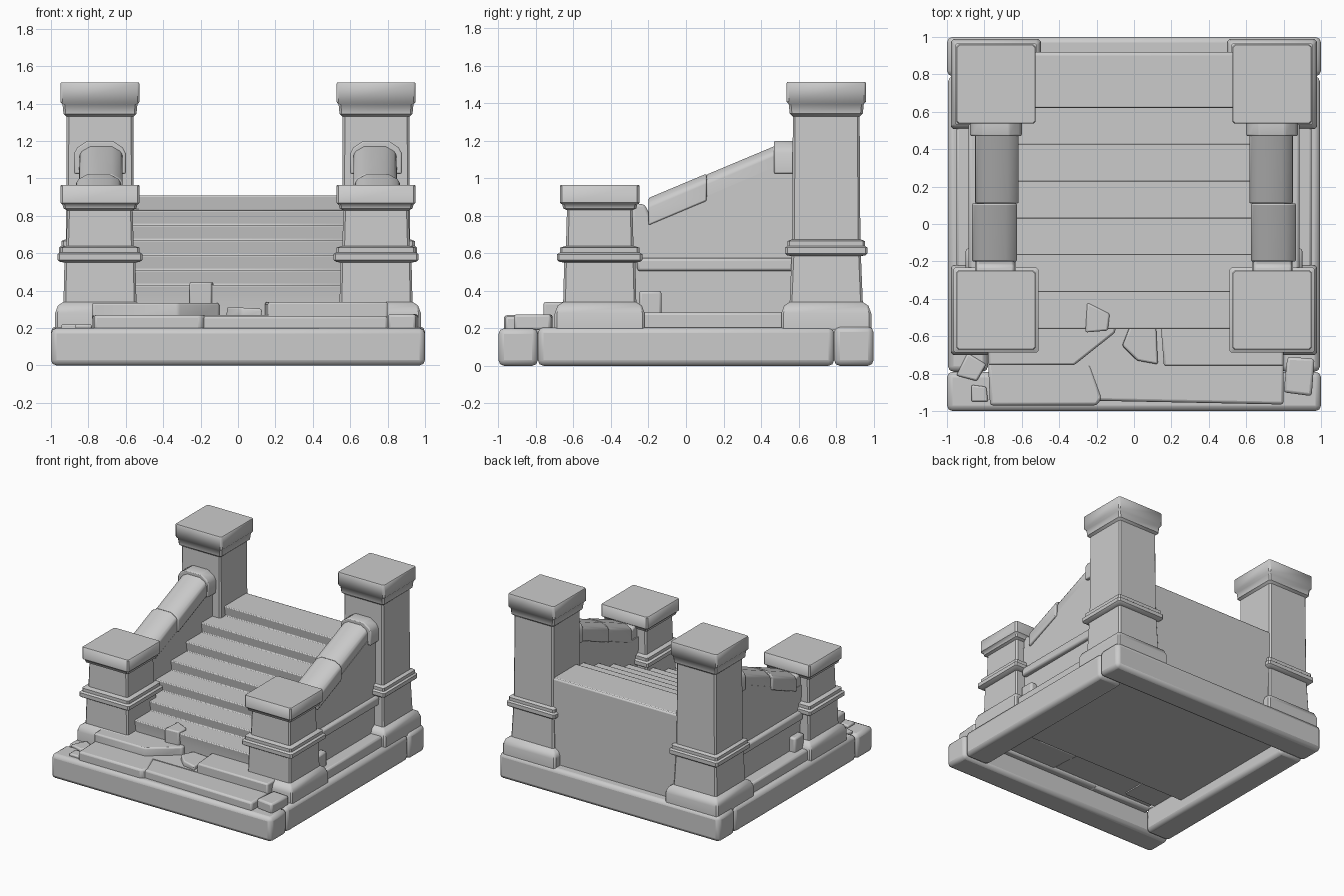
import bpy, bmesh
from math import radians
from mathutils import Vector

cube = bpy.data.objects.get("Cube")
if cube:
    bpy.data.objects.remove(cube, do_unlink=True)

stone = bpy.data.materials.new("grey stone")
stone.use_nodes = True
GREY = (0.6, 0.6, 0.6, 1)
stone.diffuse_color = GREY
stone.node_tree.nodes["Principled BSDF"].inputs["Base Color"].default_value = GREY


def finish(name, bm, bevel=0.0, segments=2):
    """Turn a bmesh into a smooth-shaded stone object."""
    bmesh.ops.recalc_face_normals(bm, faces=bm.faces)
    mesh = bpy.data.meshes.new(name)
    bm.to_mesh(mesh)
    bm.free()
    mesh.materials.append(stone)
    ob = bpy.data.objects.new(name, mesh)
    bpy.context.collection.objects.link(ob)
    if bevel:
        mod = ob.modifiers.new("worn edges", "BEVEL")
        mod.width, mod.segments = bevel, segments
        mod.limit_method = "ANGLE"
    bpy.ops.object.select_all(action="DESELECT")
    ob.select_set(True)
    bpy.context.view_layer.objects.active = ob
    bpy.ops.object.shade_smooth_by_angle(angle=radians(40))
    return ob


def loft(name, rings, bevel=0.0):
    """Closed solid through rings with equal point counts."""
    bm = bmesh.new()
    loops = [[bm.verts.new(p) for p in ring] for ring in rings]
    for a, b in zip(loops, loops[1:]):
        for i in range(len(a)):
            j = (i + 1) % len(a)
            bm.faces.new((a[i], a[j], b[j], b[i]))
    bm.faces.new(loops[0])
    bm.faces.new(loops[-1])
    return finish(name, bm, bevel)


def box(name, x, y, z, bevel=0.012):
    corners = [(x[0], y[0]), (x[1], y[0]), (x[1], y[1]), (x[0], y[1])]
    return loft(name, [[(px, py, h) for px, py in corners] for h in z], bevel)


def slab(name, outline, z0, z1, bevel=0.01):
    """Vertical prism from a plan outline."""
    return loft(name, [[(x, y, h) for x, y in outline] for h in (z0, z1)], bevel)


def side_profile(name, outline, x0, x1, bevel=0.01):
    """Prism across x from an outline in y and z."""
    return loft(name, [[(x, y, z) for y, z in outline] for x in (x0, x1)], bevel)


def pillar(name, cx, cy, profile):
    """Square column from (half width, height) pairs with chamfered corners."""
    rings = []
    for w, z in profile:
        c = w - 0.012
        plan = [(w, -c), (w, c), (c, w), (-c, w), (-w, c), (-w, -c), (-c, -w), (c, -w)]
        rings.append([(cx + x, cy + y, z) for x, y in plan])
    return loft(name, rings)


def rail(name, cx, start, end, width, low, high):
    """Coping stone with an arched section between two (y, z) points."""
    plan = [(-1, low), (-1, high * 0.35), (-0.88, high * 0.65), (-0.5, high),
            (0.5, high), (0.88, high * 0.65), (1, high * 0.35), (1, low)]
    return loft(name, [[(cx + x * width, y, z + h) for x, h in plan]
                       for y, z in (start, end)], 0.008)


# Foundation frame: full-width beams front and back, side beams between
box("front_beam", (-1, 1), (-1, -0.79), (0, 0.2), 0.03)
box("back_beam", (-1, 1), (0.79, 1), (0, 0.21), 0.03)

# Column silhouettes from foot to cap
FRONT = [(0.24, 0.19), (0.24, 0.28), (0.225, 0.32), (0.195, 0.34), (0.19, 0.55),
         (0.215, 0.555), (0.228, 0.565), (0.228, 0.595), (0.212, 0.605),
         (0.212, 0.63), (0.18, 0.64), (0.175, 0.83), (0.195, 0.84),
         (0.2, 0.86), (0.212, 0.87), (0.212, 0.96), (0.208, 0.965)]
BACK = [(0.24, 0.19), (0.24, 0.28), (0.225, 0.32), (0.195, 0.34), (0.185, 0.585),
        (0.21, 0.59), (0.22, 0.6), (0.22, 0.63), (0.207, 0.64),
        (0.207, 0.665), (0.182, 0.675), (0.178, 1.33), (0.195, 1.345),
        (0.2, 1.395), (0.212, 1.41), (0.212, 1.505), (0.208, 1.513)]

for side, s in (("left", 1), ("right", -1)):
    cx = 0.738 * s

    def span(a, b):
        return tuple(sorted((a * s, b * s)))

    box(side + "_beam", span(0.78, 0.995), (-0.79, 0.79), (0, 0.205), 0.03)
    pillar(side + "_front_pillar", cx, -0.46, FRONT)
    pillar(side + "_back_pillar", cx, 0.748, BACK)

    # Side wall with plinth, corner block and string course
    wall = [(-0.3, 0.19), (0.62, 0.19), (0.62, 1.1), (0.47, 1.06),
            (-0.2, 0.77), (-0.3, 0.77)]
    side_profile(side + "_wall", wall, *span(0.63, 0.85), bevel=0)
    box(side + "_plinth", span(0.62, 0.95), (-0.25, 0.53), (0.19, 0.285), 0.015)
    box(side + "_plinth_block", span(0.66, 0.9), (-0.25, -0.13), (0.25, 0.4), 0.015)
    box(side + "_string_course", span(0.64, 0.885), (-0.26, 0.58), (0.505, 0.575), 0.015)

    # Sloping handrail in two stones, with end pieces
    rail(side + "_rail_lower", cx + 0.008 * s, (-0.2, 0.825), (0.11, 0.955), 0.12, -0.075, 0.07)
    rail(side + "_rail_upper", cx - 0.006 * s, (0.11, 0.95), (0.48, 1.105), 0.115, -0.075, 0.07)
    rail(side + "_rail_top_collar", cx, (0.47, 1.1), (0.59, 1.1), 0.138, -0.075, 0.1)
    post = [(-0.29, 0.57), (-0.19, 0.57), (-0.19, 0.8), (-0.22, 0.86), (-0.29, 0.87)]
    side_profile(side + "_rail_bottom_post", post, *span(0.64, 0.845), bevel=0.015)

# Stair flight: repeated steps, closed by the back wall
steps = 7
profile = [(0.91, 0.2), (0.91, 0.91)]
for i in range(steps):
    y = 0.62 - 0.197 * i
    top = 0.91 - 0.08 * i
    profile += [(y, top), (y + 0.012, top - 0.08)]
profile += [(-0.55, 0.2)]
side_profile("stairs", profile, -0.65, 0.65, 0.008)
box("stair_core", (-0.8, 0.8), (-0.38, 0.9), (0.1, 0.27), 0)
box("back_wall", (-0.7, 0.7), (0.85, 0.92), (0.19, 0.905), 0.012)

# Landing slabs, split by a broken gap
slab("lower_step_left", [(-0.77, -0.97), (-0.2, -0.97), (-0.17, -0.93),
                         (-0.24, -0.74), (-0.78, -0.74)], 0.17, 0.27, 0.015)
slab("lower_step_right", [(-0.2, -0.945), (0.8, -0.965), (0.8, -0.74),
                          (-0.26, -0.74)], 0.17, 0.265, 0.015)
slab("upper_step_left", [(-0.78, -0.755), (-0.32, -0.755), (-0.1, -0.58),
                         (-0.1, -0.5), (-0.78, -0.5)], 0.2, 0.335, 0.012)
slab("upper_step_right", [(0.16, -0.76), (0.8, -0.76), (0.8, -0.5),
                          (0.14, -0.5)], 0.19, 0.34, 0.012)
slab("gap_floor", [(-0.34, -0.76), (0.18, -0.76), (0.18, -0.5),
                   (-0.34, -0.5)], 0.2, 0.27, 0)

# Fallen fragments
chip = slab("step_fragment", [(-0.08, -0.65), (0.0, -0.73), (0.11, -0.75),
                              (0.1, -0.55), (-0.04, -0.55)], 0.24, 0.31)
chip.rotation_euler = Vector((0.0, 0.06, 0.0))
slab("stair_fragment", [(-0.26, -0.58), (-0.14, -0.57), (-0.13, -0.48),
                        (-0.25, -0.42)], 0.3, 0.445)
slab("rubble_large", [(-0.95, -0.81), (-0.84, -0.84), (-0.79, -0.75),
                      (-0.89, -0.69)], 0.19, 0.22)
slab("rubble_small", [(-0.87, -0.95), (-0.78, -0.95), (-0.79, -0.87),
                      (-0.87, -0.86)], 0.19, 0.22)
slab("corner_block", [(0.8, -0.9), (0.95, -0.92), (0.965, -0.72),
                      (0.82, -0.71)], 0.19, 0.275, 0.015)
